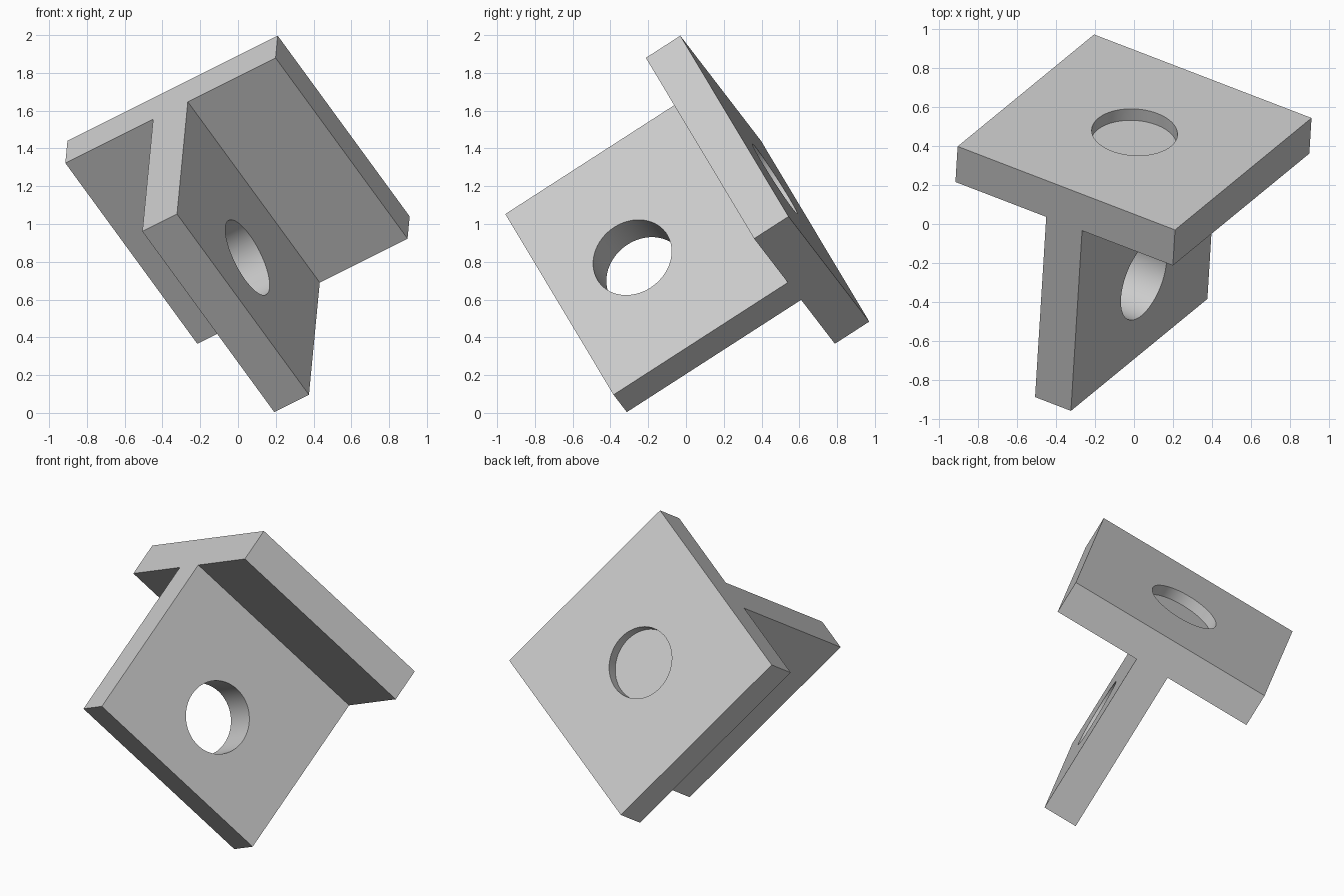
import bpy, bmesh, math
from mathutils import Matrix, Vector

if "Cube" in bpy.data.objects:
    bpy.data.objects.remove(bpy.data.objects["Cube"], do_unlink=True)

SIZE = 1.316        # width, length and height of the bracket
THICK = 0.217       # plate thickness
HOLE_R = 0.22
RECESS = 0.07       # depth of the blind hole in the flange
HOLE_UP = 0.46      # height of the through hole above the web's free edge

# Single grey material
grey = bpy.data.materials.new("plain_grey")
grey.use_nodes = True
colour = (0.6, 0.6, 0.6, 1)
grey.diffuse_color = colour
grey.node_tree.nodes["Principled BSDF"].inputs["Base Color"].default_value = colour


def make_object(name, bm):
    bmesh.ops.recalc_face_normals(bm, faces=bm.faces)
    mesh = bpy.data.meshes.new(name)
    bm.to_mesh(mesh)
    bm.free()
    mesh.materials.append(grey)
    obj = bpy.data.objects.new(name, mesh)
    bpy.context.collection.objects.link(obj)
    return obj


def cylinder(name, depth, matrix):
    bm = bmesh.new()
    bmesh.ops.create_cone(bm, cap_ends=True, segments=64, radius1=HOLE_R,
                          radius2=HOLE_R, depth=depth, matrix=matrix)
    obj = make_object(name, bm)
    obj.hide_render = True
    return obj


# T-shaped profile, outer flange face at local z = 0, extruded along y
w, t = SIZE / 2, THICK / 2
half = [(w, 0), (w, -THICK), (t, -THICK), (t, -SIZE)]
profile = half + [(-x, z) for x, z in reversed(half)]
bm = bmesh.new()
face = bm.faces.new([bm.verts.new((x, -w, z)) for x, z in profile])
side = bmesh.ops.extrude_face_region(bm, geom=[face])["geom"]
bmesh.ops.translate(bm, vec=(0, SIZE, 0),
                    verts=[v for v in side if isinstance(v, bmesh.types.BMVert)])
bracket = make_object("t_bracket", bm)

# Blind hole in the flange and through hole in the web
cutters = [
    cylinder("flange_hole_cutter", 2 * RECESS, Matrix.Identity(4)),
    cylinder("web_hole_cutter", 2 * THICK,
             Matrix.Translation((0, 0, HOLE_UP - SIZE)) @ Matrix.Rotation(math.pi / 2, 4, 'Y')),
]
bpy.ops.object.select_all(action='DESELECT')
bpy.context.view_layer.objects.active = bracket
bracket.select_set(True)
for cutter in cutters:
    mod = bracket.modifiers.new(cutter.name, 'BOOLEAN')
    mod.operation = 'DIFFERENCE'
    mod.solver = 'EXACT'
    mod.object = cutter
    bpy.ops.object.modifier_apply(modifier=mod.name)
    bpy.data.objects.remove(cutter, do_unlink=True)
bpy.ops.object.shade_smooth_by_angle(angle=math.radians(30))

# Tilt the bracket: local x across the flange, z out of its face
up = Vector((0.052, 0.84, 0.541)).normalized()
across = Vector((0.848, -0.326, 0.424))
across = (across - across.dot(up) * up).normalized()
along = up.cross(across)
turn = Matrix((across, along, up)).transposed().to_4x4()
bracket.data.transform(Matrix.Translation((0.003, 0.47, 1.24)) @ turn)
